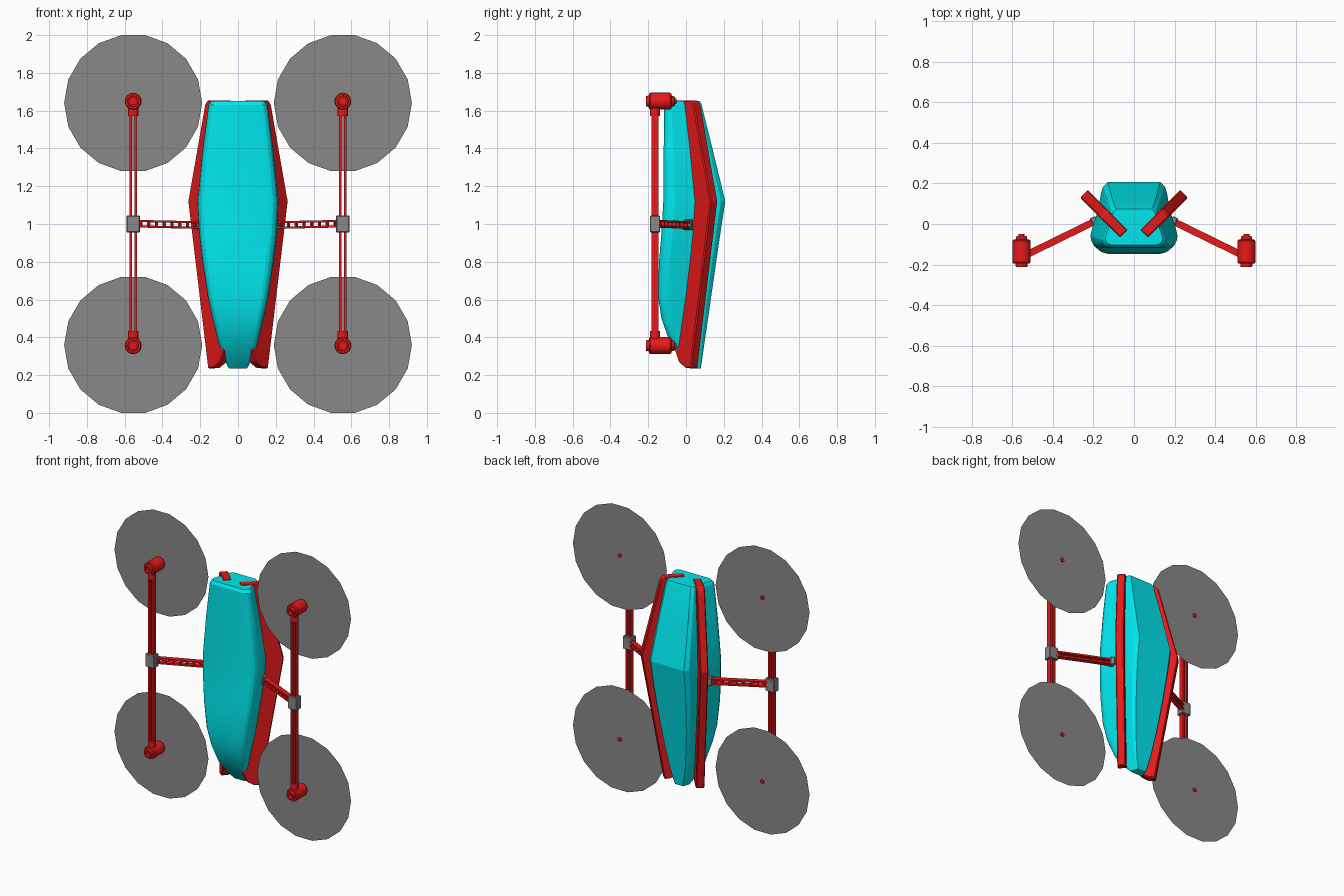
import bpy, bmesh, math
from mathutils import Vector, Matrix

if "Cube" in bpy.data.objects:
    bpy.data.objects.remove(bpy.data.objects["Cube"])

def material(name, rgb):
    m = bpy.data.materials.new(name)
    m.diffuse_color = (*rgb, 1)
    m.use_nodes = True
    m.node_tree.nodes["Principled BSDF"].inputs["Base Color"].default_value = m.diffuse_color
    return m

CYAN = material("cyan", (0.0, 0.8, 0.85))
RED = material("red", (0.8, 0.01, 0.01))
GREY = material("grey", (0.25, 0.25, 0.25))

def finish(bm, name, mat, angle=None):
    bmesh.ops.recalc_face_normals(bm, faces=bm.faces[:])
    me = bpy.data.meshes.new(name)
    bm.to_mesh(me)
    bm.free()
    me.materials.append(mat)
    ob = bpy.data.objects.new(name, me)
    bpy.context.collection.objects.link(ob)
    if angle:
        bpy.ops.object.select_all(action='DESELECT')
        bpy.context.view_layer.objects.active = ob
        ob.select_set(True)
        bpy.ops.object.shade_smooth_by_angle(angle=math.radians(angle))
    return ob

def loft(bm, rings, caps=True):
    vs = [[bm.verts.new(p) for p in r] for r in rings]
    n = len(vs[0])
    for a, b in zip(vs, vs[1:]):
        for i in range(n):
            bm.faces.new((a[i], a[(i + 1) % n], b[(i + 1) % n], b[i]))
    if caps:
        bm.faces.new(vs[0])
        bm.faces.new(vs[-1])

def add_box(bm, loc, size, rot=Matrix()):
    bmesh.ops.create_cube(bm, size=1, matrix=Matrix.Translation(loc) @ rot @ Matrix.Diagonal((*size, 1)))

def bevel(bm, width, seg=1):
    bmesh.ops.bevel(bm, geom=bm.edges[:], offset=width, segments=seg, affect='EDGES', profile=0.5)

# Body: one half cross-section (x / half width, front-to-back fraction) lofted up z
half = [(0.78, 0), (0.87, 0.02), (0.94, 0.06), (0.985, 0.12), (1, 0.19), (0.96, 0.3),
        (0.83, 0.56), (0.76, 0.82), (0.71, 0.93), (0.6, 1)]
outline = half + [(-x, t) for x, t in reversed(half)]
# z, half width, front y, back y
sections = [(0.235, 0.048, 0.02, 0.078), (0.28, 0.072, -0.02, 0.085), (0.38, 0.106, -0.088, 0.099),
            (0.5, 0.135, -0.13, 0.117), (0.62, 0.161, -0.148, 0.134), (0.8, 0.188, -0.143, 0.16),
            (0.95, 0.206, -0.13, 0.182), (1.12, 0.215, -0.12, 0.208), (1.4, 0.186, -0.118, 0.14),
            (1.63, 0.156, -0.115, 0.083), (1.65, 0.142, -0.103, 0.074)]
bm = bmesh.new()
loft(bm, [[(x * w, f + (b - f) * t, z) for x, t in outline] for z, w, f, b in sections])
finish(bm, "body", CYAN, 19)

# Swept fin outline: distance outward along the 45 degree plane, height
fin = [(0.0, 1.654), (0.135, 1.654), (0.155, 1.63), (0.281, 1.12), (0.132, 0.236),
       (0.09, 0.238), (0.04, 0.268), (0.008, 0.335), (0.0, 1.0)]
# Motor lathe profile: radius, y
motor = [(0.001, -0.19), (0.018, -0.19), (0.018, -0.213), (0.028, -0.213), (0.03, -0.195),
         (0.04, -0.195), (0.045, -0.188), (0.045, -0.085), (0.04, -0.078), (0.028, -0.075),
         (0.028, -0.066), (0.024, -0.06), (0.014, -0.058), (0.014, -0.05), (0.001, -0.05)]
ARM_X, ARM_Y = 0.555, -0.164

def ring(r, y, cx, cz, n=16):
    return [(cx + r * math.cos(i * math.tau / n), y, cz + r * math.sin(i * math.tau / n)) for i in range(n)]

for s, side in ((-1, "left"), (1, "right")):
    # Fin
    bm = bmesh.new()
    loft(bm, [[(s * (0.049 + 0.707 * u + o), -0.049 + 0.707 * u - o, z) for u, z in fin]
              for o in (-0.0193, 0.0193)])
    bevel(bm, 0.006)
    finish(bm, side + "_fin", RED)

    # Upright arm: two flat rails
    x = s * ARM_X
    bm = bmesh.new()
    for d in (-0.0135, 0.0135):
        add_box(bm, (x + d, ARM_Y, 1.0), (0.013, 0.035, 1.2))
    finish(bm, side + "_upright_rails", RED)

    # Cross arm: ladder from upright to body
    a, b = Vector((x, ARM_Y, 1.002)), Vector((s * 0.185, 0.017, 0.994))
    d = b - a
    rot = d.to_track_quat('X', 'Z').to_matrix().to_4x4()
    bm = bmesh.new()
    for h in (-0.0145, 0.0145):
        add_box(bm, (a + b) / 2 + Vector((0, 0, h)), (d.length, 0.034, 0.011), rot)
    for i in range(1, 9):
        add_box(bm, a + d * (i / 9), (0.007, 0.026, 0.024), rot)
    finish(bm, side + "_cross_arm", RED)

    # Clamp blocks
    for name, p, size, r in (("_outer_clamp", (x, ARM_Y, 1.0), (0.07, 0.054, 0.09), Matrix()),
                             ("_inner_clamp", (s * 0.195, 0.013, 0.996), (0.03, 0.045, 0.055), rot)):
        bm = bmesh.new()
        add_box(bm, p, size, r)
        bevel(bm, 0.004)
        finish(bm, side + name, GREY)

    for up, level, mz, dz in ((-1, "lower", 0.356, 0.36), (1, "upper", 1.65, 1.64)):
        tag = f"{side}_{level}"
        # Motor housing
        bm = bmesh.new()
        loft(bm, [ring(r, y, x, mz) for r, y in motor])
        finish(bm, tag + "_motor", RED, 35)
        # Socket holding the rails
        bm = bmesh.new()
        bmesh.ops.create_cone(bm, cap_ends=True, segments=16, radius1=0.027, radius2=0.027, depth=0.06,
                              matrix=Matrix.Translation((x, ARM_Y, mz - up * 0.048)))
        finish(bm, tag + "_socket", RED, 35)
        # Rotor disc
        bm = bmesh.new()
        bm.faces.new([bm.verts.new(p) for p in ring(0.3655, -0.058, x, dz, 18)])
        finish(bm, tag + "_rotor_disc", GREY)
